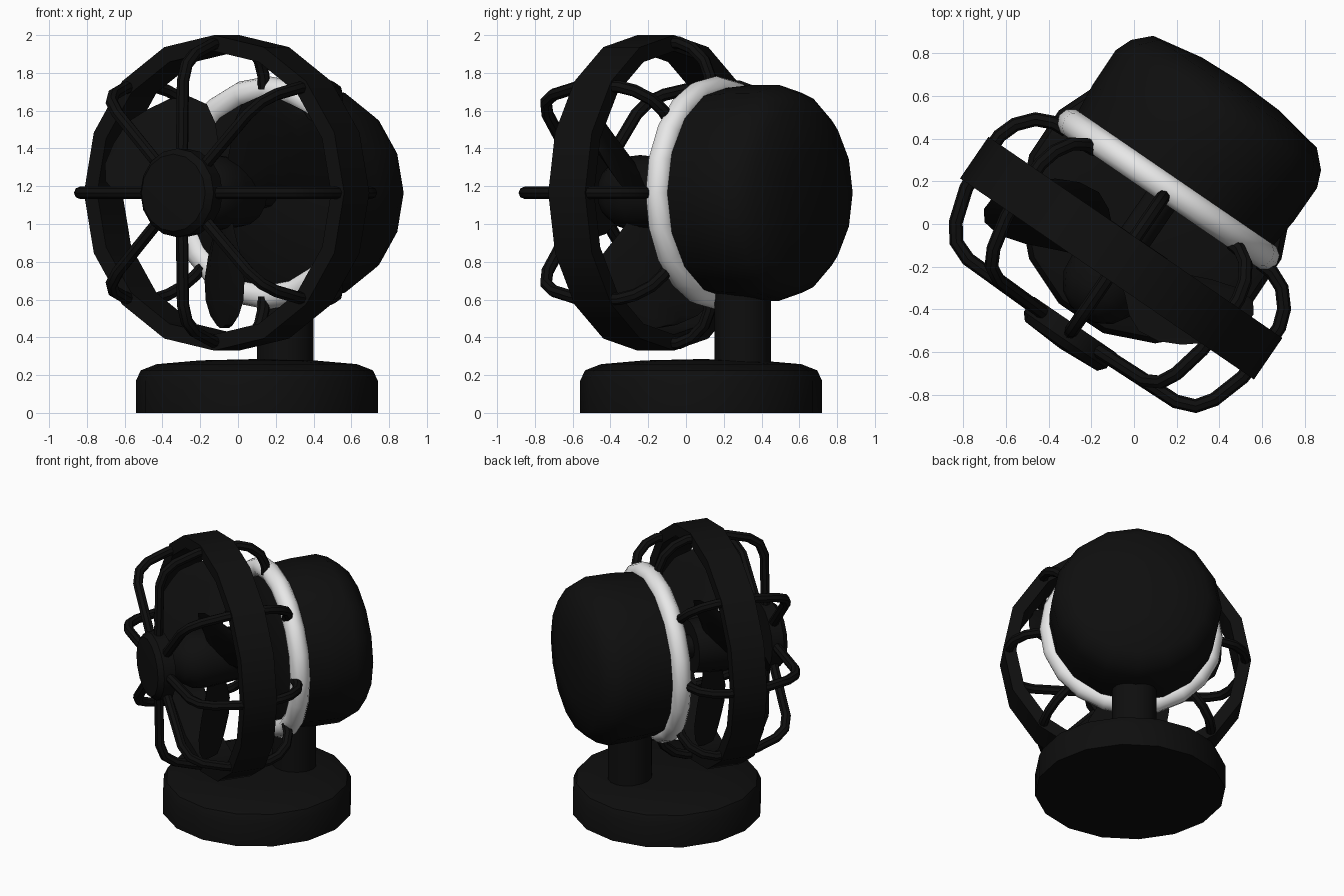
import bpy, bmesh, math
from mathutils import Matrix, Vector

if "Cube" in bpy.data.objects:
    bpy.data.objects.remove(bpy.data.objects["Cube"])

# Fan head frame: local x = right, y = up, z = forward along the fan axis
YAW = math.radians(34.4)
U = Vector((math.cos(YAW), -math.sin(YAW), 0))
D = Vector((-math.sin(YAW), -math.cos(YAW), 0))
O = Vector((-0.06, -0.16, 1.165))
HEAD = Matrix(((U.x, 0, D.x, O.x), (U.y, 0, D.y, O.y), (0, 1, 0, O.z), (0, 0, 0, 1)))


def material(name, value):
    m = bpy.data.materials.new(name)
    m.diffuse_color = (value, value, value, 1)
    m.use_nodes = True
    m.node_tree.nodes["Principled BSDF"].inputs["Base Color"].default_value = m.diffuse_color
    return m


black = material("black plastic", 0.0045)
white = material("white trim", 0.8)


def finish(obj, angle=40):
    bpy.ops.object.select_all(action='DESELECT')
    obj.select_set(True)
    bpy.context.view_layer.objects.active = obj
    bpy.ops.object.shade_smooth_by_angle(angle=math.radians(angle))


def mesh_object(name, bm, mat, matrix):
    bmesh.ops.remove_doubles(bm, verts=bm.verts, dist=1e-5)
    bmesh.ops.recalc_face_normals(bm, faces=bm.faces)
    me = bpy.data.meshes.new(name)
    bm.to_mesh(me)
    bm.free()
    me.materials.append(mat)
    obj = bpy.data.objects.new(name, me)
    obj.matrix_world = matrix
    bpy.context.collection.objects.link(obj)
    finish(obj)
    return obj


def lathe(name, profile, mat, matrix, sides=16, closed=False):
    """Revolve (radius, height) points around local z."""
    bm = bmesh.new()
    vs = [bm.verts.new((r, 0, h)) for r, h in profile]
    pairs = list(zip(vs, vs[1:])) + ([(vs[-1], vs[0])] if closed else [])
    edges = [bm.edges.new(p) for p in pairs]
    bmesh.ops.spin(bm, geom=vs + edges, cent=(0, 0, 0), axis=(0, 0, 1),
                   angle=math.tau, steps=sides, use_duplicate=False)
    return mesh_object(name, bm, mat, matrix)


# Stand
base_at = Matrix.Translation((0.10, 0.08, 0))
lathe("base", [(0, 0), (0.64, 0), (0.64, 0.17), (0.615, 0.225), (0.53, 0.258),
               (0.3, 0.278), (0, 0.285)], black, base_at)
lathe("post", [(0, 0.2), (0.15, 0.2), (0.15, 0.7), (0, 0.7)], black,
      Matrix.Translation((0.25, 0.30, 0)))

# Motor housing and its white trim ring
lathe("motor_housing", [(0, -0.36), (0.5, -0.36), (0.55, -0.40), (0.57, -0.6),
                        (0.572, -0.79), (0.54, -0.87), (0.465, -0.945),
                        (0.22, -0.99), (0, -1.0)], black, HEAD)
trim = [(0.55 + 0.068 * math.cos(i * math.tau / 10), -0.39 + 0.068 * math.sin(i * math.tau / 10))
        for i in range(10)]
lathe("trim_ring", trim, white, HEAD, 20, True)

# Guard band, front cap, hub and shaft
lathe("guard_band", [(0.75, -0.118), (0.835, -0.118), (0.835, 0.118), (0.75, 0.118)],
      black, HEAD, 16, True)
lathe("front_cap", [(0, 0.38), (0.235, 0.38), (0.235, 0.465), (0.205, 0.5), (0, 0.512)],
      black, HEAD)
lathe("blade_hub", [(0, -0.12), (0.18, -0.12), (0.2, 0.1), (0.19, 0.2), (0.14, 0.28),
                    (0.07, 0.32), (0, 0.33)], black, HEAD)
lathe("shaft", [(0, -0.4), (0.08, -0.4), (0.08, 0), (0, 0)], black, HEAD, 12)

# Three pitched blades, each a lens-thick rounded paddle
PITCH = math.radians(38)
OUTLINE = [(0.10, 0.10), (0.22, 0.19), (0.34, 0.29), (0.46, 0.35), (0.57, 0.33),
           (0.65, 0.25), (0.70, 0.13), (0.715, 0.04)]   # radius, half chord
bm = bmesh.new()
for k in range(3):
    a = math.radians(30 + 120 * k)
    radial = Vector((math.cos(a), math.sin(a), 0))
    chord = Vector((-math.sin(a), math.cos(a), 0)) * math.cos(PITCH) + Vector((0, 0, math.sin(PITCH)))
    normal = radial.cross(chord)
    loops = []
    for r, w in OUTLINE:
        mid = radial * r + Vector((0, 0, 0.02))
        t = 0.025
        loops.append([bm.verts.new(mid + chord * w * c + normal * t * n) for c, n in
                      ((-1, 0), (-0.6, 0.8), (0, 1), (0.6, 0.8), (1, 0), (0.6, -0.8), (0, -1), (-0.6, -0.8))])
    for p, q in zip(loops, loops[1:]):
        for i in range(8):
            j = (i + 1) % 8
            bm.faces.new((p[i], p[j], q[j], q[i]))
    bm.faces.new(loops[0])
    bm.faces.new(loops[-1])
mesh_object("fan_blades", bm, black, HEAD)

# Eight guard wires from the cap, through the band, back to the trim ring
WIRE = [(0.15, 0.42), (0.59, 0.41), (0.68, 0.375), (0.735, 0.30), (0.785, 0.14), (0.795, 0.0),
        (0.795, -0.15), (0.765, -0.235), (0.70, -0.31), (0.62, -0.345), (0.55, -0.35)]
cu = bpy.data.curves.new("guard_wires", 'CURVE')
cu.dimensions = '3D'
cu.bevel_depth = 0.033
cu.bevel_resolution = 2
cu.use_fill_caps = True
for k in range(8):
    a = k * math.tau / 8
    sp = cu.splines.new('POLY')
    sp.points.add(len(WIRE) - 1)
    for pt, (r, h) in zip(sp.points, WIRE):
        pt.co = (r * math.cos(a), r * math.sin(a), h, 1)
cu.materials.append(black)
wires = bpy.data.objects.new("guard_wires", cu)
wires.matrix_world = HEAD
bpy.context.collection.objects.link(wires)
bpy.ops.object.select_all(action='DESELECT')
wires.select_set(True)
bpy.context.view_layer.objects.active = wires
bpy.ops.object.convert(target='MESH')
finish(bpy.context.view_layer.objects.active)
